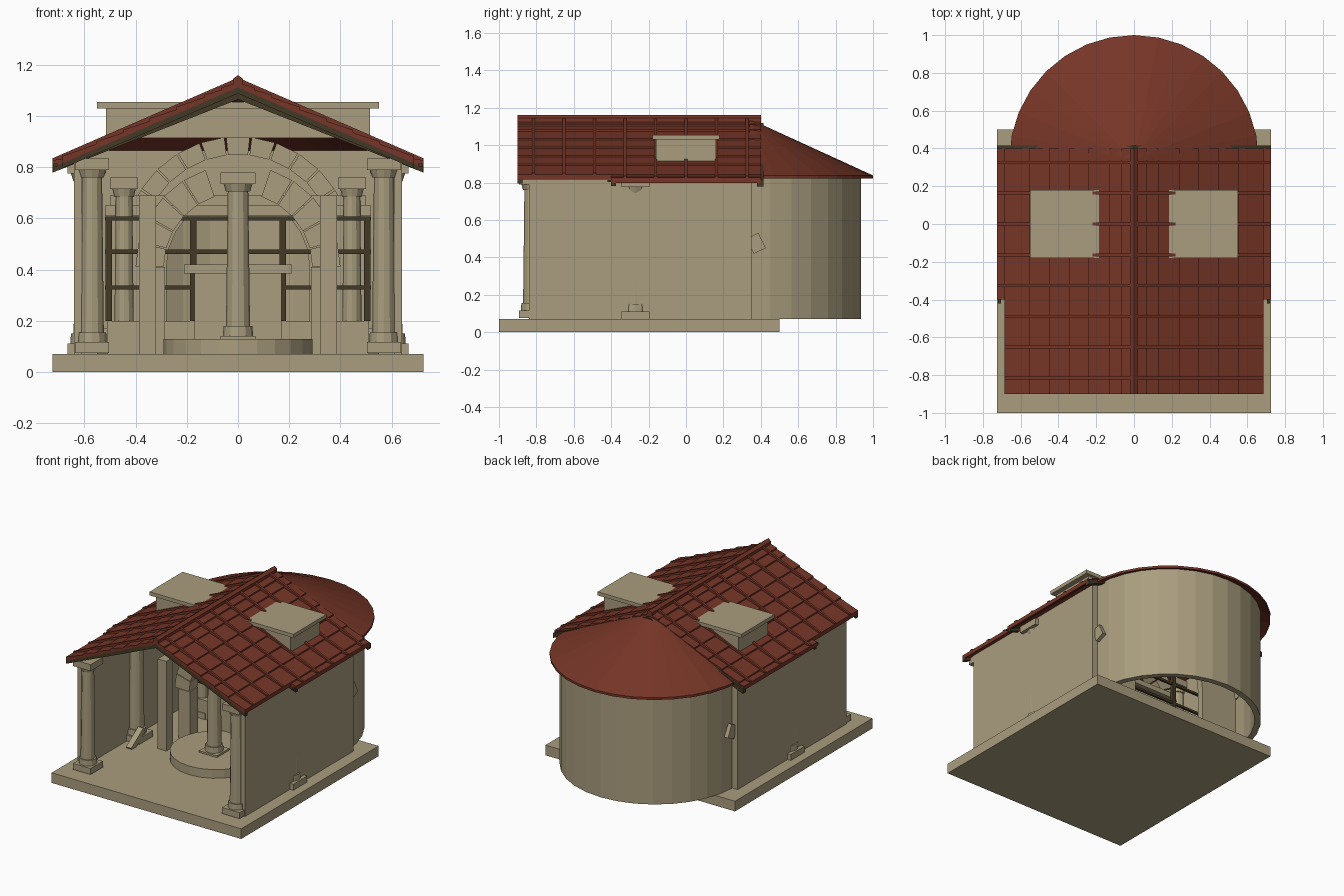
import bpy, bmesh, math
from mathutils import Matrix, Vector

if "Cube" in bpy.data.objects:
    bpy.data.objects.remove(bpy.data.objects["Cube"])


def material(name, rgb):
    m = bpy.data.materials.new(name)
    m.diffuse_color = (*rgb, 1)
    m.use_nodes = True
    m.node_tree.nodes["Principled BSDF"].inputs["Base Color"].default_value = m.diffuse_color
    return m


STONE = material("sandstone", (0.40, 0.34, 0.21))
TILE = material("terracotta", (0.18, 0.036, 0.02))
WOOD = material("dark timber", (0.055, 0.04, 0.018))


def finish(name, bm, mat):
    bmesh.ops.recalc_face_normals(bm, faces=bm.faces)
    me = bpy.data.meshes.new(name)
    bm.to_mesh(me)
    bm.free()
    me.materials.append(mat)
    ob = bpy.data.objects.new(name, me)
    bpy.context.collection.objects.link(ob)
    return ob


def box(name, x, y, z, mat=STONE, rot=None):
    """Box from three (low, high) ranges, optionally turned about its centre."""
    bm = bmesh.new()
    bmesh.ops.create_cube(bm, size=1)
    size = Vector((x[1] - x[0], y[1] - y[0], z[1] - z[0]))
    mid = Vector((sum(x) / 2, sum(y) / 2, sum(z) / 2))
    m = Matrix.Translation(mid)
    if rot:
        m = m @ Matrix.Rotation(rot[0], 4, rot[1])
    bm.transform(m @ Matrix.Diagonal((*size, 1)))
    return finish(name, bm, mat)


def prism(name, pts, y0, y1, mat=STONE):
    """Profile in x/z pushed along y."""
    bm = bmesh.new()
    f = bm.faces.new([bm.verts.new((x, y0, z)) for x, z in pts])
    r = bmesh.ops.extrude_face_region(bm, geom=[f])
    verts = [v for v in r["geom"] if isinstance(v, bmesh.types.BMVert)]
    bmesh.ops.translate(bm, verts=verts, vec=(0, y1 - y0, 0))
    return finish(name, bm, mat)


def half_lathe(name, profile, yc, steps, mat):
    """Closed r/z profile swept half a turn round the back."""
    bm = bmesh.new()
    rings = []
    for i in range(steps + 1):
        a = math.pi * i / steps
        rings.append([bm.verts.new((r * math.cos(a), yc + r * math.sin(a), z)) for r, z in profile])
    n = len(profile)
    for a, b in zip(rings, rings[1:]):
        for j in range(n):
            k = (j + 1) % n
            bm.faces.new((a[j], a[k], b[k], b[j]))
    bm.faces.new(rings[0])
    bm.faces.new(rings[-1])
    bmesh.ops.remove_doubles(bm, verts=bm.verts, dist=1e-5)
    return finish(name, bm, mat)


def drum(name, x, y, z0, z1, r0, r1, sides=12, mat=STONE):
    bm = bmesh.new()
    bmesh.ops.create_cone(bm, cap_ends=True, segments=sides, radius1=r0, radius2=r1, depth=z1 - z0)
    bm.transform(Matrix.Translation((x, y, (z0 + z1) / 2)))
    return finish(name, bm, mat)


def column(name, x, y, z0, z1, r):
    w = r * 1.45
    box(name + "_plinth", (x - w, x + w), (y - w, y + w), (z0, z0 + 0.042))
    drum(name + "_foot", x, y, z0 + 0.042, z0 + 0.08, r * 1.25, r * 1.2)
    drum(name + "_shaft", x, y, z0 + 0.08, z1 - 0.075, r, r * 0.85)
    drum(name + "_neck", x, y, z1 - 0.075, z1 - 0.045, r, r * 1.2)
    box(name + "_capital", (x - w, x + w), (y - w, y + w), (z1 - 0.045, z1))


def arch(name, zc, r0, r1, y0, y1, first, last, count):
    """Separate wedge stones with small joints."""
    step = math.radians(last - first) / count
    for i in range(count):
        a, b = math.radians(first) + i * step + 0.008, math.radians(first) + (i + 1) * step - 0.008
        pts = [(r * math.cos(t), zc + r * math.sin(t)) for r, t in ((r0, a), (r1, a), (r1, b), (r0, b))]
        prism(name, pts, y0, y1)


# Floor slab, side walls and apse
box("floor_slab", (-0.725, 0.725), (-1, 0.5), (0, 0.07))
for s in (-1, 1):
    box("side_wall", sorted((s * 0.61, s * 0.64)), (-0.84, 0.34), (0.07, 0.835))
half_lathe("apse_wall", [(0.56, 0.07), (0.60, 0.07), (0.60, 0.85), (0.56, 0.85)], 0.335, 16, STONE)

# Back wall with arched opening
opening = [(0.28 * math.cos(math.pi * i / 12), 0.41 + 0.28 * math.sin(math.pi * i / 12)) for i in range(13)]
prism("back_wall", [(0.64, 0.07), (0.64, 0.835), (0.55, 0.865), (-0.55, 0.865), (-0.64, 0.835), (-0.64, 0.07),
                    (-0.28, 0.07)] + opening[::-1] + [(0.28, 0.07)], 0.305, 0.35)

# Columns, piers and beams
for s in (-1, 1):
    column("front_column", s * 0.57, -0.825, 0.075, 0.835, 0.046)
    column("side_column", s * 0.59, -0.27, 0.07, 0.82, 0.052)
    column("rear_column", s * 0.445, 0.25, 0.07, 0.76, 0.038)
    box("tall_pier", sorted((s * 0.32, s * 0.387)), (-0.325, -0.255), (0.07, 0.69))
    box("arch_pier", sorted((s * 0.285, s * 0.37)), (-0.12, -0.03), (0.07, 0.41))
    # Loose stones: one leaning inside, one stuck through the rear corner
    box("leaning_stone", sorted((s * 0.51, s * 0.55)), (-0.44, -0.28), (0.09, 0.13), STONE, (0.6, 'X'))
    box("tilted_stone", sorted((s * 0.55, s * 0.62)), (0.34, 0.41), (0.43, 0.52), STONE, (0.45, 'X'))
box("rear_beam", (-0.52, 0.52), (0.265, 0.31), (0.61, 0.65))
box("rear_cornice", (-0.5, 0.5), (0.25, 0.31), (0.65, 0.69))
arch("arch_stone", 0.41, 0.29, 0.40, -0.12, -0.03, 0, 72, 5)
arch("arch_stone", 0.41, 0.29, 0.40, -0.12, -0.03, 108, 180, 5)
arch("upper_arch_stone", 0.47, 0.38, 0.45, 0.26, 0.32, 20, 160, 11)

# Round dais with a single column
drum("round_dais", 0, -0.24, 0.07, 0.13, 0.29, 0.29, 24)
column("centre_column", 0, -0.26, 0.10, 0.78, 0.047)

# Altar and bench
box("bench", (-0.51, 0.51), (0.2, 0.3), (0.07, 0.2))
box("altar_body", (-0.17, 0.17), (0.02, 0.13), (0.07, 0.385))
box("altar_slab", (-0.21, 0.21), (-0.01, 0.16), (0.385, 0.42))

# Timber lattice
for x in (-0.505, -0.175, 0.175, 0.505):
    box("lattice_post", (x - 0.013, x + 0.013), (0.17, 0.195), (0.2, 0.6), WOOD)
for z in (0.33, 0.47, 0.60):
    box("lattice_rail", (-0.52, 0.52), (0.175, 0.19), (z - 0.008, z + 0.008), WOOD)


# Gabled roof: stepped tile courses, cover ribs and end boards
def slope(x):
    return 1.13 - 0.432 * x


edges = [0, 0.065, 0.13, 0.24, 0.345, 0.45, 0.555, 0.685, 0.725]
for s in (-1, 1):
    for a, b in zip(edges, edges[1:]):
        outer = b > 0.7
        pts = [(s * a, slope(a) - 0.018), (s * a, slope(a)), (s * b, slope(b) + 0.01), (s * b, slope(b) - 0.018)]
        prism("tile_course", pts, -0.4 if outer else -0.9, 0.4, TILE)
    for k in range(8):
        y = -0.815 + 0.163 * k
        e = 0.725 if y > -0.4 else 0.685
        pts = [(0, slope(0)), (0, slope(0) + 0.02), (s * e, slope(e) + 0.018), (s * e, slope(e))]
        prism("cover_rib", pts, y - 0.008, y + 0.008, TILE)
    for name, y0, y1, e, d in (("front_board", -0.9, -0.875, 0.685, 0.012), ("rear_board", 0.38, 0.415, 0.725, 0.012),
                               ("inner_rafter", -0.4, -0.375, 0.72, 0.035)):
        pts = [(0, slope(0) - d), (0, slope(0) - d - 0.03), (s * e, slope(e) - 0.038), (s * e, slope(e) - 0.004)]
        prism(name, pts, y0, y1, WOOD)
    box("eave_beam", sorted((s * 0.705, s * 0.72)), (-0.42, 0.41), (0.803, 0.815), WOOD)
prism("ridge_cap", [(-0.02, 1.115), (-0.02, 1.145), (0, 1.16), (0.02, 1.145), (0.02, 1.115)], -0.9, 0.4, TILE)

# Cross block rising through both roof slopes
box("cross_block", (-0.515, 0.515), (-0.16, 0.16), (0.915, 1.03))
box("cross_block_cap", (-0.55, 0.55), (-0.18, 0.18), (1.03, 1.055))

# Half-cone apse roof
half_lathe("apse_roof", [(0, 1.12), (0, 1.14), (0.66, 0.838), (0.66, 0.822)], 0.34, 16, TILE)
